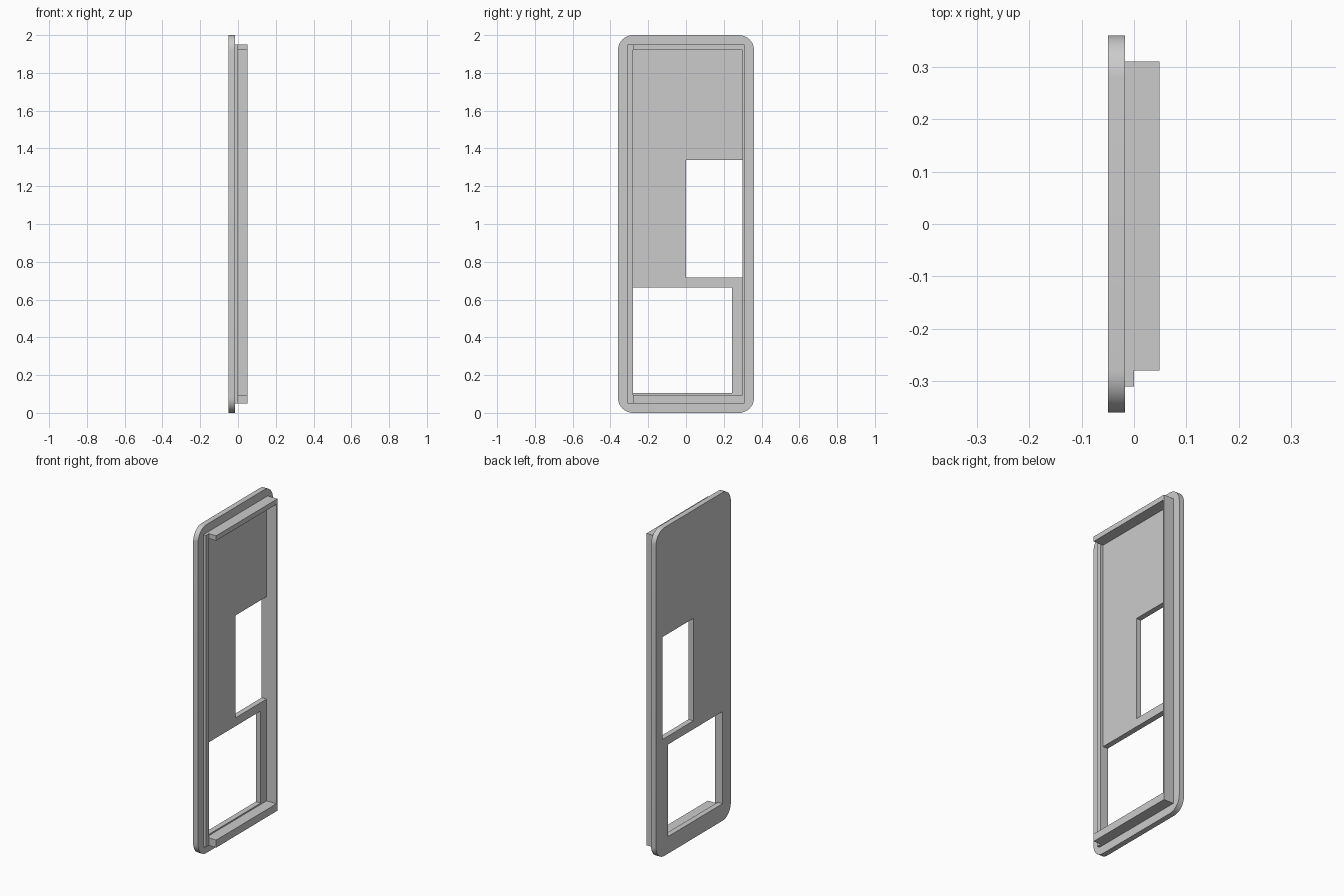
import bpy, bmesh
from math import sin, cos, pi, radians
from mathutils import Vector

cube = bpy.data.objects.get("Cube")
if cube:
    bpy.data.objects.remove(cube, do_unlink=True)

grey = bpy.data.materials.new("light grey")
grey.use_nodes = True
colour = (0.6, 0.6, 0.6, 1)
grey.diffuse_color = colour
grey.node_tree.nodes["Principled BSDF"].inputs["Base Color"].default_value = colour

BACK, FACE, RIM, LIP = -0.05, -0.017, 0.0, 0.049


def finish(name, bm):
    bmesh.ops.recalc_face_normals(bm, faces=bm.faces)
    mesh = bpy.data.meshes.new(name)
    bm.to_mesh(mesh)
    bm.free()
    mesh.materials.append(grey)
    obj = bpy.data.objects.new(name, mesh)
    bpy.context.collection.objects.link(obj)
    return obj


def box(name, x, y, z):
    bm = bmesh.new()
    bmesh.ops.create_cube(bm, size=1)
    for v in bm.verts:
        v.co = [lo + (c + 0.5) * (hi - lo) for c, (lo, hi) in zip(v.co, (x, y, z))]
    return finish(name, bm)


def rectangle(y0, y1, z0, z1):
    return [(y0, z0), (y1, z0), (y1, z1), (y0, z1)]


def rounded(half, height, r, steps=12):
    points = []
    corners = [(half - r, height - r), (r - half, height - r), (r - half, r), (half - r, r)]
    for i, (cy, cz) in enumerate(corners):
        for s in range(steps + 1):
            a = (i + s / steps) * pi / 2
            points.append((cy + r * cos(a), cz + r * sin(a)))
    return points


# Rounded panel with two openings
bm = bmesh.new()
loops = [rounded(0.36, 2.0, 0.08),
         rectangle(0.0, 0.3, 0.716, 1.34),
         rectangle(-0.28, 0.243, 0.104, 0.665)]
for loop in loops:
    verts = [bm.verts.new((BACK, y, z)) for y, z in loop]
    for a, b in zip(verts, verts[1:] + verts[:1]):
        bm.edges.new((a, b))
bmesh.ops.triangle_fill(bm, use_beauty=True, use_dissolve=False,
                        edges=bm.edges[:], normal=Vector((1, 0, 0)))
result = bmesh.ops.extrude_face_region(bm, geom=bm.faces[:], use_keep_orig=True)
moved = [g for g in result["geom"] if isinstance(g, bmesh.types.BMVert)]
bmesh.ops.translate(bm, verts=moved, vec=(FACE - BACK, 0, 0))
panel = finish("panel", bm)
bpy.context.view_layer.objects.active = panel
panel.select_set(True)
bpy.ops.object.shade_smooth_by_angle(angle=radians(30))

# Raised frame: low strip on one side, deep lip on the other three
box("low_side_strip", (FACE, RIM), (-0.31, -0.28), (0.05, 1.95))
box("deep_side_lip", (FACE, LIP), (0.3, 0.31), (0.096, 1.92))
box("top_lip", (FACE, LIP), (-0.28, 0.31), (1.92, 1.95))
box("bottom_lip", (FACE, LIP), (-0.28, 0.31), (0.05, 0.096))
